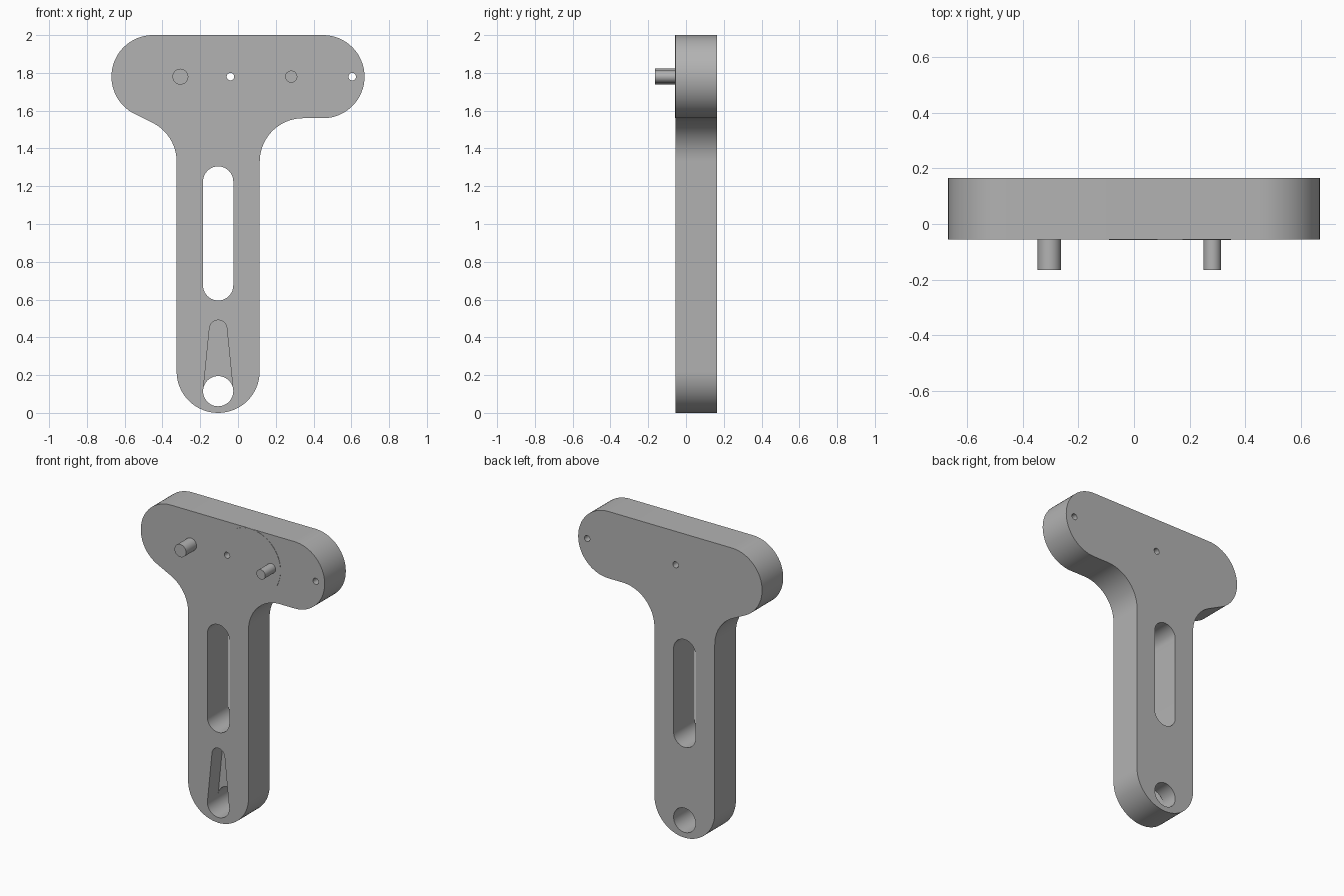
import bpy, bmesh
from math import cos, sin, radians

cube = bpy.data.objects.get("Cube")
if cube:
    bpy.data.objects.remove(cube, do_unlink=True)

FRONT, BACK = -0.055, 0.165
STEM_X, HEAD_Z = -0.105, 1.78

grey = bpy.data.materials.new("plain grey")
grey.use_nodes = True
colour = (0.45, 0.45, 0.45, 1)
grey.diffuse_color = colour
grey.node_tree.nodes["Principled BSDF"].inputs["Base Color"].default_value = colour


def arc(x, z, r, start, end, steps=20):
    """Points along an arc in the XZ plane, angles in degrees."""
    angles = [radians(start + (end - start) * i / steps) for i in range(steps + 1)]
    return [(x + r * cos(a), z + r * sin(a)) for a in angles]


def circle(x, z, r, steps=48):
    return arc(x, z, r, 0, 360, steps)[:-1]


def prism(name, outline, y0, y1):
    """Extrude an XZ outline from y0 back to y1."""
    bm = bmesh.new()
    face = bm.faces.new([bm.verts.new((x, y0, z)) for x, z in outline])
    new = bmesh.ops.extrude_face_region(bm, geom=[face])["geom"]
    verts = [v for v in new if isinstance(v, bmesh.types.BMVert)]
    bmesh.ops.translate(bm, verts=verts, vec=(0, y1 - y0, 0))
    bmesh.ops.recalc_face_normals(bm, faces=bm.faces[:])
    mesh = bpy.data.meshes.new(name)
    bm.to_mesh(mesh)
    bm.free()
    mesh.materials.append(grey)
    obj = bpy.data.objects.new(name, mesh)
    bpy.context.collection.objects.link(obj)
    return obj


def activate(obj):
    bpy.ops.object.select_all(action="DESELECT")
    obj.select_set(True)
    bpy.context.view_layer.objects.active = obj


def cut(obj, outline, y0=-0.5, y1=0.5):
    cutter = prism("cutter", outline, y0, y1)
    cutter.hide_render = True
    mod = obj.modifiers.new("cut", "BOOLEAN")
    mod.operation, mod.solver, mod.object = "DIFFERENCE", "EXACT", cutter
    activate(obj)
    bpy.ops.object.modifier_apply(modifier=mod.name)
    bpy.data.objects.remove(cutter, do_unlink=True)


# T-shaped plate: rounded head, filleted neck and round-ended stem
outline = (arc(0.45, HEAD_Z, 0.22, 90, -90, 32)
           + arc(0.345, 1.33, 0.23, 90, 180)
           + arc(STEM_X, 0.22, 0.22, 0, -180, 32)
           + arc(-0.555, 1.33, 0.23, 0, 65)
           + arc(-0.45, HEAD_Z, 0.22, 245, 90, 32))
plate = prism("plate", outline, FRONT, BACK)

# Long slot, hanging hole and half-depth tapered keyway
cut(plate, arc(STEM_X, 1.225, 0.08, 0, 180) + arc(STEM_X, 0.675, 0.08, 180, 360))
cut(plate, circle(STEM_X, 0.115, 0.08))
keyway = ([(STEM_X + 0.0785, 0.125)] + arc(STEM_X, 0.445, 0.046, 6, 174)
          + [(STEM_X - 0.0785, 0.125)])
cut(plate, keyway, FRONT - 0.1, FRONT + 0.11)

# Thin round pad on the head
pad = prism("round_pad", circle(0.13, HEAD_Z, 0.2195, 64), FRONT - 0.002, FRONT + 0.001)

# Small through holes
cut(pad, circle(-0.04, HEAD_Z, 0.02, 24))
for x in (-0.04, 0.605):
    cut(plate, circle(x, HEAD_Z, 0.02, 24))

# Front pegs
pegs = [prism(name, circle(x, HEAD_Z, r, 32), -0.165, FRONT + 0.01)
        for name, x, r in (("right_peg", -0.305, 0.042), ("left_peg", 0.282, 0.032))]

for obj in [plate, pad] + pegs:
    activate(obj)
    bpy.ops.object.shade_smooth_by_angle(angle=radians(30))
